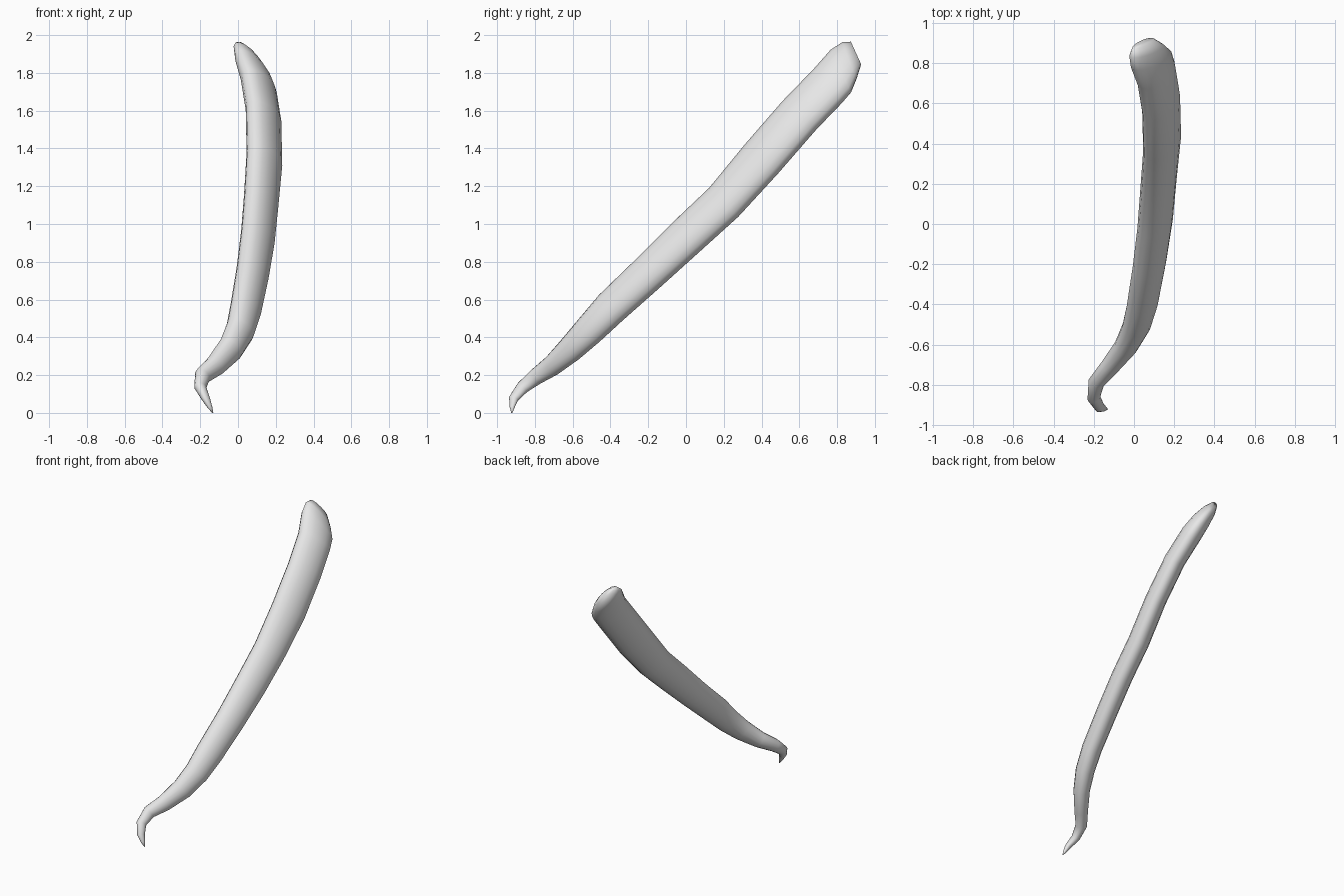
import bpy
import bmesh
from math import sin, cos, pi, radians
from mathutils import Vector

cube = bpy.data.objects.get("Cube")
if cube:
    bpy.data.objects.remove(cube, do_unlink=True)

SIDES = 16
ROLL = radians(-57)

# Each station: centre x, y, z, half width, half thickness, end slant
STATIONS = [
    (-.133, -.922, .0, .003, .003, 0),
    (-.148, -.92, .03, .014, .012, 0),
    (-.17, -.913, .075, .027, .021, 0),
    (-.2, -.865, .135, .036, .03, 0),
    (-.188, -.79, .195, .046, .04, 0),
    (-.12, -.71, .25, .058, .047, 0),
    (-.04, -.61, .34, .075, .057, 0),
    (.012, -.51, .44, .088, .066, 0),
    (.042, -.4, .555, .1, .07, 0),
    (.077, -.2, .74, .107, .073, 0),
    (.105, 0, .93, .116, .074, 0),
    (.122, .2, 1.115, .12, .075, 0),
    (.14, .4, 1.345, .131, .074, 0),
    (.135, .6, 1.575, .131, .074, 0),
    (.11, .75, 1.73, .13, .074, .02),
    (.085, .82, 1.81, .13, .065, .07),
    (.062, .865, 1.865, .105, .05, .07),
    (.045, .9, 1.905, .07, .028, .04),
]


def make_material(name, colour):
    mat = bpy.data.materials.new(name)
    mat.use_nodes = True
    mat.diffuse_color = colour
    mat.node_tree.nodes["Principled BSDF"].inputs["Base Color"].default_value = colour
    return mat


def add_ring(bm, index):
    """Flattened oval section standing across the path."""
    x, y, z, width, thickness, slant = STATIONS[index]
    before = Vector(STATIONS[max(index - 1, 0)][:3])
    after = Vector(STATIONS[min(index + 1, len(STATIONS) - 1)][:3])
    along = (after - before).normalized()
    side = Vector((1, 0, 0))
    side = (side - along * side.dot(along)).normalized()
    rise = side.cross(along)
    major = side * cos(ROLL) + rise * sin(ROLL)
    minor = along.cross(major)
    ring = []
    for i in range(SIDES):
        angle = 2 * pi * i / SIDES
        offset = (major * width - along * slant) * cos(angle)
        offset += minor * thickness * sin(angle)
        ring.append(bm.verts.new(Vector((x, y, z)) + offset))
    return ring


# Curved, tapering body lofted through the sections
bm = bmesh.new()
rings = [add_ring(bm, i) for i in range(len(STATIONS))]
for lower, upper in zip(rings, rings[1:]):
    for i in range(SIDES):
        j = (i + 1) % SIDES
        bm.faces.new((lower[i], lower[j], upper[j], upper[i]))

# Closed tip and rounded top
bm.faces.new(rings[0])
cap = bm.faces.new(rings[-1])
bmesh.ops.poke(bm, faces=[cap], offset=.008)
bmesh.ops.recalc_face_normals(bm, faces=bm.faces)

mesh = bpy.data.meshes.new("curved_body")
bm.to_mesh(mesh)
bm.free()
body = bpy.data.objects.new("curved_body", mesh)
bpy.context.collection.objects.link(body)
mesh.materials.append(make_material("light grey", (.8, .8, .8, 1)))
mesh.shade_smooth()
